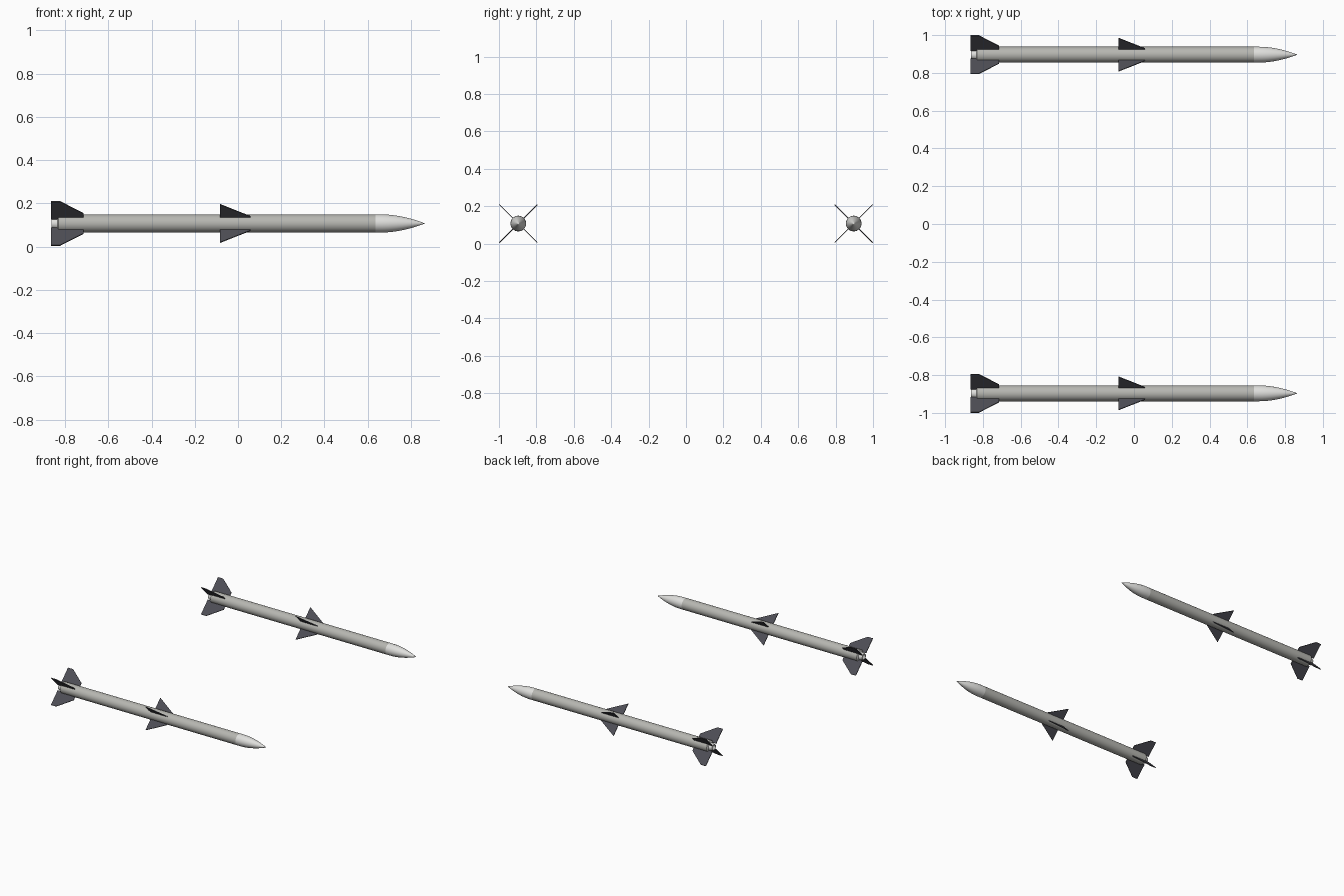
import bpy, bmesh, math
from mathutils import Matrix, Vector

if "Cube" in bpy.data.objects:
    bpy.data.objects.remove(bpy.data.objects["Cube"])

Y_OFF, Z_MID = 0.8965, 0.107   # missile axis position
SIDES = 32


def material(name, rgb):
    m = bpy.data.materials.new(name)
    m.diffuse_color = (*rgb, 1)
    m.use_nodes = True
    m.node_tree.nodes["Principled BSDF"].inputs["Base Color"].default_value = m.diffuse_color
    return m


BODY = material("body grey", (0.47, 0.47, 0.44))
NOSE = material("pale grey", (0.74, 0.74, 0.72))
FIN = material("dark fin", (0.075, 0.075, 0.09))


def finish(name, bm, mat, y, smooth):
    bmesh.ops.recalc_face_normals(bm, faces=bm.faces)
    me = bpy.data.meshes.new(name)
    bm.to_mesh(me)
    bm.free()
    me.materials.append(mat)
    ob = bpy.data.objects.new(name, me)
    ob.location = (0, y, Z_MID)
    bpy.context.collection.objects.link(ob)
    if smooth:
        bpy.ops.object.select_all(action='DESELECT')
        ob.select_set(True)
        bpy.context.view_layer.objects.active = ob
        bpy.ops.object.shade_smooth_by_angle(angle=math.radians(30))
    return ob


def lathe(name, profile, mat, y):
    """Spin an (x, radius) profile about the x axis."""
    bm = bmesh.new()
    vs = [bm.verts.new((x, 0, r)) for x, r in profile]
    es = [bm.edges.new(p) for p in zip(vs, vs[1:])]
    bmesh.ops.spin(bm, geom=vs + es, cent=(0, 0, 0), axis=(1, 0, 0),
                   angle=2 * math.pi, steps=SIDES)
    bmesh.ops.remove_doubles(bm, verts=bm.verts, dist=1e-5)
    return finish(name, bm, mat, y, True)


def fins(name, outline, thick, y):
    """Four flat fins in an X, from an (x, radius) outline."""
    bm = bmesh.new()
    for k in range(4):
        rot = Matrix.Rotation(math.radians(45 + 90 * k), 3, 'X')
        a, b = ([bm.verts.new(rot @ Vector((x, s * thick / 2, r))) for x, r in outline]
                for s in (-1, 1))
        bm.faces.new(a)
        bm.faces.new(b[::-1])
        n = len(outline)
        for i in range(n):
            j = (i + 1) % n
            bm.faces.new((a[i], a[j], b[j], b[i]))
    return finish(name, bm, FIN, y, False)


R = 0.042
# pointed ogive: short straight collar, then a curve to the tip
nose = [(0.635, R)]
for i in range(13):
    t = i / 12
    nose.append((0.66 + 0.205 * t, R * (1 - t ** 1.9)))

for side, y in (("left", -Y_OFF), ("right", Y_OFF)):
    # main tube
    lathe(side + "_body", [(-0.83, R), (0.635, R)], BODY, y)
    # nose cone
    lathe(side + "_nose_cone", nose, NOSE, y)
    # tapered tail nozzle with a hollow end
    lathe(side + "_nozzle", [(-0.83, R), (-0.835, 0.029), (-0.862, 0.023),
                             (-0.862, 0.018), (-0.84, 0.0)], NOSE, y)
    # rear and middle fins
    fins(side + "_tail_fins", [(-0.865, 0.03), (-0.865, 0.144), (-0.823, 0.144),
                               (-0.715, 0.066), (-0.715, 0.03)], 0.005, y)
    fins(side + "_mid_fins", [(-0.083, 0.036), (-0.083, 0.125),
                              (0.058, 0.046), (0.058, 0.036)], 0.005, y)
